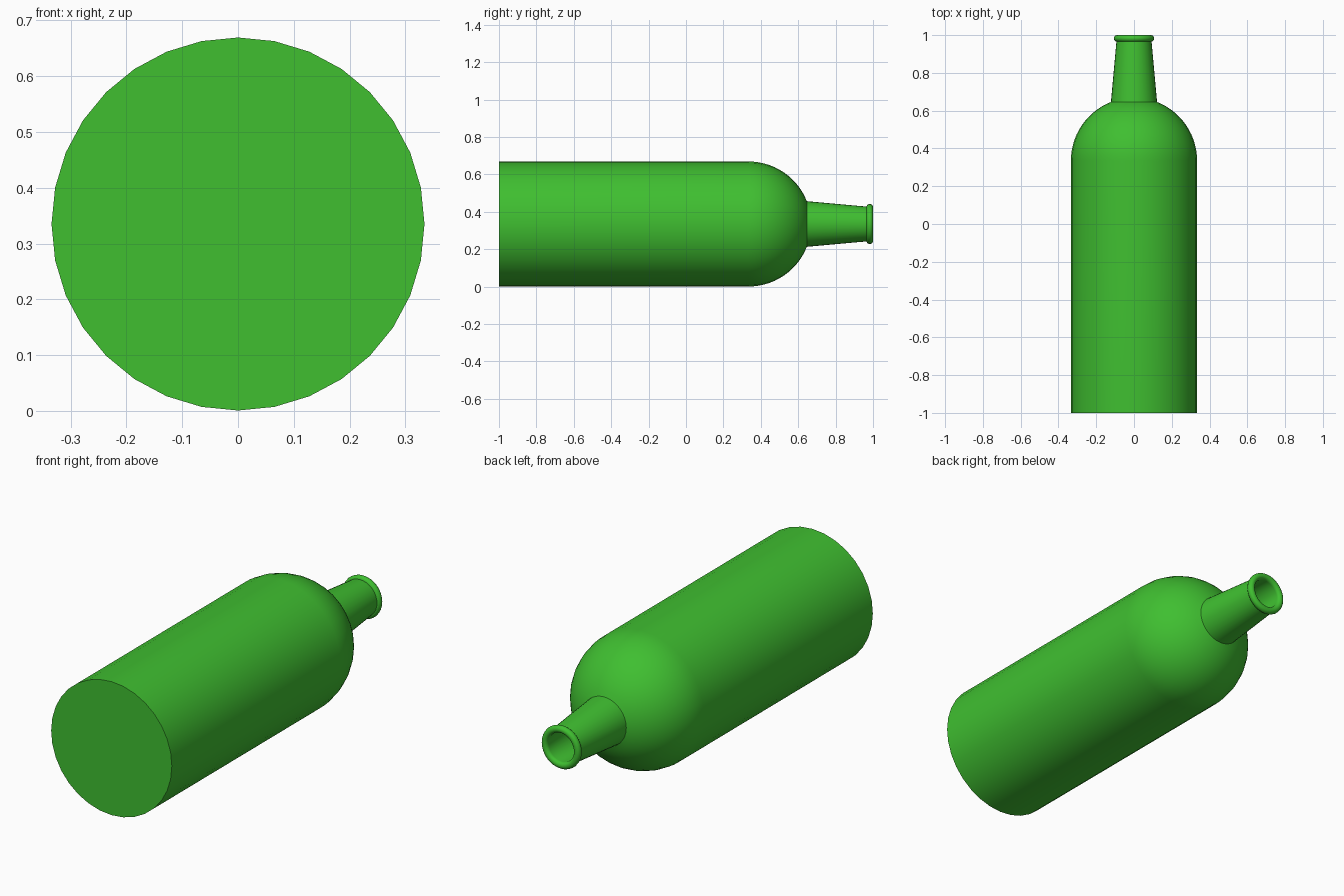
import bpy, bmesh
from math import sin, cos, asin, pi, radians
from mathutils import Vector

if "Cube" in bpy.data.objects:
    bpy.data.objects.remove(bpy.data.objects["Cube"])

R, AXIS_Z, DOME_Y, SIDES = 0.334, 0.335, 0.335, 32


def dome(radius, r_end, steps=14):
    """Profile points (radius, y) from the body wall up to the neck opening."""
    end = pi / 2 - asin(r_end / radius)
    return [(radius * cos(end * i / steps), DOME_Y + radius * sin(end * i / steps))
            for i in range(steps + 1)]


# Outer wall: flat base, straight body, round shoulder, tapered neck
profile = [(0, -1), (R, -1)] + dome(R, 0.122) + [(0.093, 0.966)]

# Rounded lip, rolling over into the mouth
for i in range(12):
    a = radians(-67.5 + 22.5 * i)
    profile.append((0.0895 + 0.0175 * cos(a), 0.9825 + 0.0175 * sin(a)))

# Inner wall, back down to the inside of the base
profile += list(reversed(dome(R - 0.02, 0.1))) + [(R - 0.02, -0.97), (0, -0.97)]

# Turn the profile around the bottle's long axis
bm = bmesh.new()
verts = [bm.verts.new((0, y, AXIS_Z + r)) for r, y in profile]
edges = [bm.edges.new(pair) for pair in zip(verts, verts[1:])]
bmesh.ops.spin(bm, geom=verts + edges, cent=Vector((0, 0, AXIS_Z)), axis=Vector((0, 1, 0)),
               angle=2 * pi, steps=SIDES, use_merge=False)
bmesh.ops.remove_doubles(bm, verts=bm.verts[:], dist=1e-4)
bmesh.ops.recalc_face_normals(bm, faces=bm.faces[:])
mesh = bpy.data.meshes.new("bottle")
bm.to_mesh(mesh)
bm.free()

bottle = bpy.data.objects.new("bottle", mesh)
bpy.context.collection.objects.link(bottle)

# Green glass colour
green = bpy.data.materials.new("green_glass")
green.diffuse_color = (0.05, 0.52, 0.03, 1)
green.use_nodes = True
green.node_tree.nodes["Principled BSDF"].inputs["Base Color"].default_value = green.diffuse_color
mesh.materials.append(green)

# Smooth sides with crisp base, neck and lip edges
bpy.context.view_layer.objects.active = bottle
bottle.select_set(True)
bpy.ops.object.shade_smooth_by_angle(angle=radians(35))
